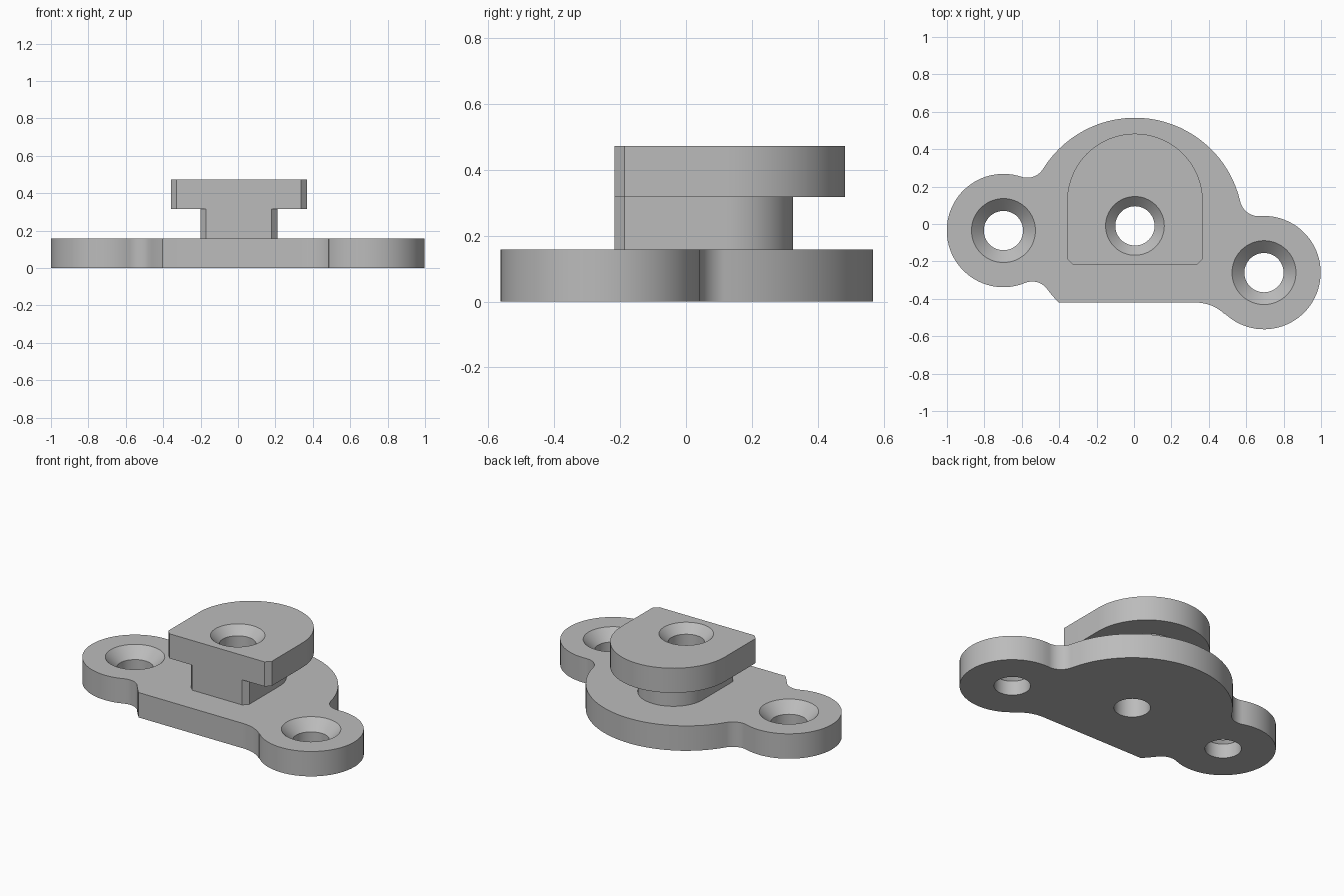
import bpy, bmesh
from math import atan2, ceil, cos, hypot, pi, sin, sqrt
from mathutils import Vector

if "Cube" in bpy.data.objects:
    bpy.data.objects.remove(bpy.data.objects["Cube"], do_unlink=True)

grey = bpy.data.materials.new("plain grey")
grey.use_nodes = True
grey.diffuse_color = (0.5, 0.5, 0.5, 1)
grey.node_tree.nodes["Principled BSDF"].inputs["Base Color"].default_value = (0.5, 0.5, 0.5, 1)

BASE_TOP, NECK_TOP, HEAD_TOP = 0.158, 0.317, 0.473
FRONT = -0.42


def finish(name, bm):
    bmesh.ops.recalc_face_normals(bm, faces=bm.faces)
    mesh = bpy.data.meshes.new(name)
    bm.to_mesh(mesh)
    bm.free()
    mesh.materials.append(grey)
    obj = bpy.data.objects.new(name, mesh)
    bpy.context.collection.objects.link(obj)
    return obj


def prism(name, outline, z0, z1):
    bm = bmesh.new()
    face = bm.faces.new([bm.verts.new((p[0], p[1], z0)) for p in outline])
    top = bmesh.ops.extrude_face_region(bm, geom=[face])["geom"]
    verts = [v for v in top if isinstance(v, bmesh.types.BMVert)]
    bmesh.ops.translate(bm, vec=(0, 0, z1 - z0), verts=verts)
    return finish(name, bm)


def arc(centre, radius, a0, a1):
    n = max(6, ceil(abs(a1 - a0) / (pi / 40)))
    return [Vector((centre[0] + radius * cos(a0 + (a1 - a0) * i / n),
                    centre[1] + radius * sin(a0 + (a1 - a0) * i / n))) for i in range(n + 1)]


def arc_between(centre, radius, start, end, ccw):
    a0 = atan2(start[1] - centre[1], start[0] - centre[0])
    a1 = atan2(end[1] - centre[1], end[0] - centre[0])
    turn = (a1 - a0) % (2 * pi)
    return arc(centre, radius, a0, a0 + (turn if ccw else turn - 2 * pi))


def fillet(c1, r1, c2, r2, r):
    """Centre of a circle touching two others, on the right of c1 to c2."""
    axis = c2 - c1
    d = axis.length
    axis.normalize()
    along = (d * d + (r1 + r) ** 2 - (r2 + r) ** 2) / (2 * d)
    side = sqrt((r1 + r) ** 2 - along ** 2)
    return c1 + axis * along + Vector((axis.y, -axis.x)) * side


# Base plate: a large disc cut flat at the front, blended into two ears
hub, hub_r = Vector((0.005, -0.01)), 0.578
left_ear, right_ear = Vector((0.695, -0.26)), Vector((-0.698, -0.035))
ear_r, blend = 0.303, 0.1
corner = Vector((hub.x - sqrt(hub_r ** 2 - (FRONT - hub.y) ** 2), FRONT))
flat_end, front_blend = Vector((0.33, FRONT)), 0.225
chain = [
    (flat_end - Vector((0, front_blend)), front_blend, False),
    (left_ear, ear_r, True),
    (fillet(left_ear, ear_r, hub, hub_r, blend), blend, False),
    (hub, hub_r, True),
    (fillet(hub, hub_r, right_ear, ear_r, blend), blend, False),
    (right_ear, ear_r, True),
    (fillet(right_ear, ear_r, hub, hub_r, blend), blend, False),
    (hub, hub_r, True),
]
# The right-hand rule of the helper puts the blends outside the running outline
joints = [flat_end]
for (c1, r1, _), (c2, r2, _) in zip(chain, chain[1:]):
    joints.append(c1 + (c2 - c1) * r1 / (r1 + r2))
joints.append(corner)
outline = [corner]
for (c, r, ccw), start, end in zip(chain, joints, joints[1:]):
    outline += arc_between(c, r, start, end, ccw)
points = []
for p in outline:
    if not points or (p - points[-1]).length > 0.002:
        points.append(p)
if (points[0] - points[-1]).length < 0.002:
    points.pop()
plate = prism("mounting_plate", points, 0, BASE_TOP)


# Neck and head: round at the back, square with chamfers at the front
def d_shape(half, front=-0.217, chamfer=0.03, back=0.12):
    x0, x1 = hub.x - half, hub.x + half
    return [(x0, front + chamfer), (x0 + chamfer, front), (x1 - chamfer, front),
            (x1, front + chamfer)] + arc((hub.x, back), half, 0, pi)


neck = prism("neck", d_shape(0.205), BASE_TOP - 0.05, NECK_TOP + 0.05)
head = prism("head", d_shape(0.363), NECK_TOP, HEAD_TOP)


# Countersunk screw holes
def hole_cutter(name, centre, top, sink_r, hole_r=0.105, sides=64):
    depth, over = sink_r - hole_r, 0.02
    bm = bmesh.new()
    rings = []
    for r, z in ((hole_r, -0.1), (hole_r, top - depth), (sink_r + over, top + over)):
        rings.append([bm.verts.new((centre.x + r * cos(2 * pi * i / sides),
                                    centre.y + r * sin(2 * pi * i / sides), z))
                      for i in range(sides)])
    for low, high in zip(rings, rings[1:]):
        for i in range(sides):
            j = (i + 1) % sides
            bm.faces.new((low[i], low[j], high[j], high[i]))
    bm.faces.new(rings[0])
    bm.faces.new(rings[-1])
    obj = finish(name, bm)
    obj.hide_render = True
    return obj


cutters = [hole_cutter("left_hole", left_ear, BASE_TOP, 0.171),
           hole_cutter("right_hole", right_ear, BASE_TOP, 0.171),
           hole_cutter("centre_hole", hub, HEAD_TOP, 0.157)]

# Join the parts into one solid, then drill it
bpy.ops.object.select_all(action="DESELECT")
bpy.context.view_layer.objects.active = plate
plate.select_set(True)
for tool in [neck, head] + cutters:
    mod = plate.modifiers.new(tool.name, "BOOLEAN")
    mod.operation = "DIFFERENCE" if tool in cutters else "UNION"
    mod.solver = "EXACT"
    mod.object = tool
    bpy.ops.object.modifier_apply(modifier=mod.name)
    bpy.data.objects.remove(tool, do_unlink=True)
bpy.ops.object.shade_smooth_by_angle(angle=pi / 7)
